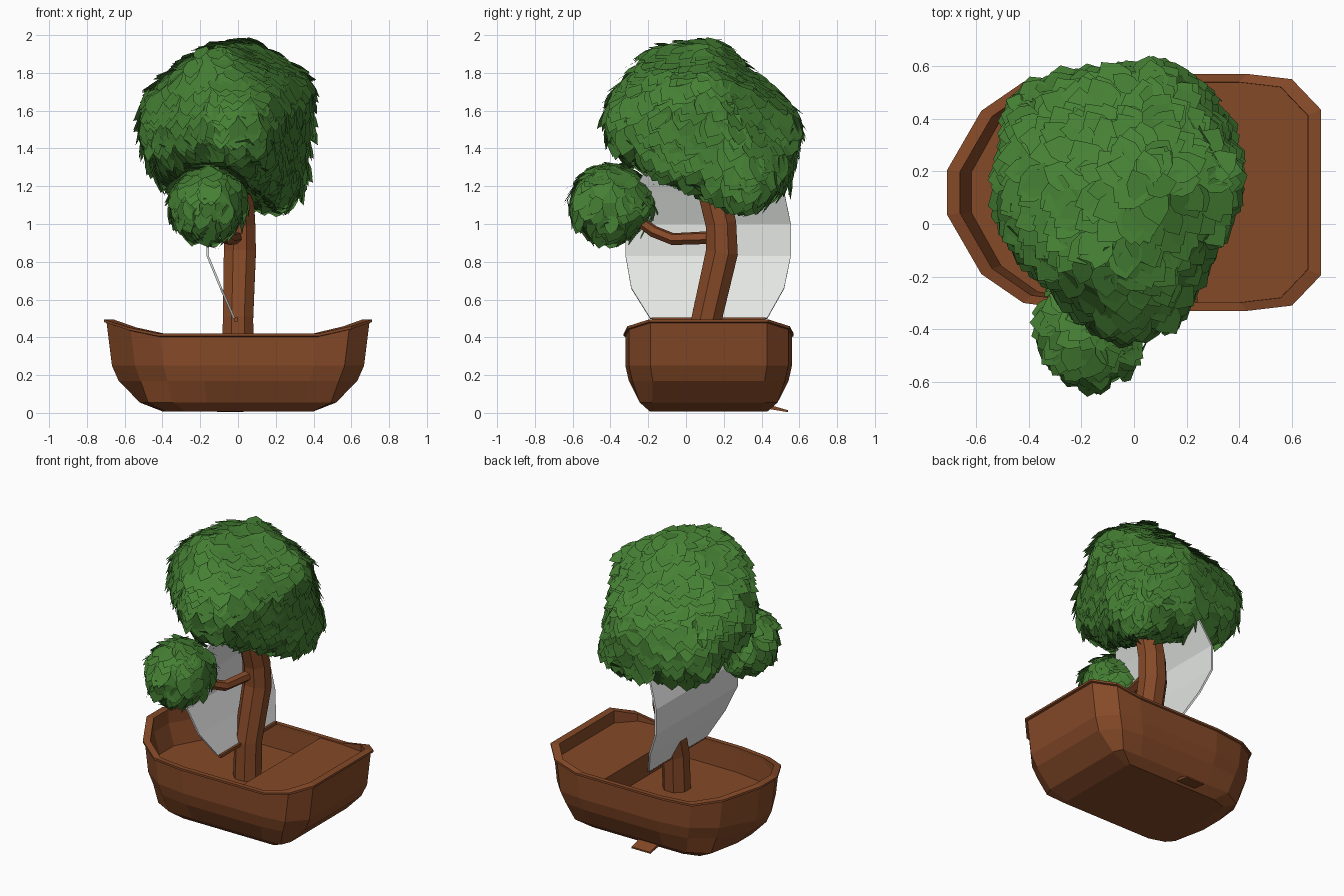
import bpy, bmesh, math, random
from mathutils import Vector

random.seed(4)
cube = bpy.data.objects.get("Cube")
if cube:
    bpy.data.objects.remove(cube)


def material(name, rgb):
    mat = bpy.data.materials.new(name)
    mat.use_nodes = True
    mat.diffuse_color = (*rgb, 1)
    mat.node_tree.nodes["Principled BSDF"].inputs["Base Color"].default_value = (*rgb, 1)
    return mat


WOOD = material("warm brown wood", (0.235, 0.067, 0.021))
LEAF = material("leaf green", (0.06, 0.215, 0.034))
CLOTH = material("pale grey cloth", (0.78, 0.8, 0.78))


def finish(name, bm, mat, fix_normals=True):
    if fix_normals:
        bmesh.ops.recalc_face_normals(bm, faces=bm.faces)
    mesh = bpy.data.meshes.new(name)
    bm.to_mesh(mesh)
    bm.free()
    mesh.materials.append(mat)
    obj = bpy.data.objects.new(name, mesh)
    bpy.context.collection.objects.link(obj)
    return obj


def loft(name, rings, mat):
    """Skin a list of equal-length point loops and cap both ends."""
    bm = bmesh.new()
    loops = [[bm.verts.new(p) for p in ring] for ring in rings]
    for a, b in zip(loops, loops[1:]):
        for i in range(len(a)):
            j = (i + 1) % len(a)
            bm.faces.new((a[i], a[j], b[j], b[i]))
    bm.faces.new(loops[0])
    bm.faces.new(loops[-1])
    return finish(name, bm, mat)


def tube(name, path, radii, sides, mat):
    pts = [Vector(p) for p in path]
    rings = []
    for i, p in enumerate(pts):
        along = pts[min(i + 1, len(pts) - 1)] - pts[max(i - 1, 0)]
        turn = Vector((0, 0, 1)).rotation_difference(along)
        rings.append([p + turn @ Vector((math.cos(t), math.sin(t), 0)) * radii[i]
                      for t in (math.tau * (k + 0.5) / sides for k in range(sides))])
    return loft(name, rings, mat)


# Hull: half plan from bow to stern, mirrored across the keel line
MID_Y = 0.12
half = [(-0.71, 0.085), (-0.58, 0.31), (-0.42, 0.42), (-0.2, 0.45),
        (0.43, 0.45), (0.6, 0.43), (0.71, 0.315)]
plan = half + [(x, -w) for x, w in reversed(half)]


def sheer(x):
    return 0.42 + 0.075 * min(1, max(0, (abs(x) - 0.42) / 0.29)) ** 1.4


def level(z, sx, sy):
    return [(x * sx, MID_Y + w * sy, z) for x, w in plan]


def rim(drop, s):
    return [(x * s, MID_Y + w * s, sheer(x) - drop) for x, w in plan]


def boxy(z, sx, sy, max_x, max_w):
    """A hull ring squared off at the given half length and half width."""
    return [(max(-max_x, min(max_x, x * sx)), MID_Y + max(-max_w, min(max_w, w * sy)), z)
            for x, w in plan]


loft("hull", [boxy(0.008, 0.66, 0.9, 0.4, 0.312), boxy(0.055, 0.82, 0.95, 0.52, 0.365),
              level(0.17, 0.89, 0.94), level(0.25, 0.94, 0.98), rim(0.018, 0.98),
              rim(0.014, 1), rim(0, 1), rim(0, 0.93), level(0.4, 0.928, 0.928),
              level(0.26, 0.87, 0.9)], WOOD)

# Raised stern deck
STEP_X = 0.24
edge = [(STEP_X, 0.418)] + [(x * 0.93, w * 0.93) for x, w in half if x > STEP_X]
edge += [(x, -w) for x, w in reversed(edge)]
loft("stern_deck", [[(x, MID_Y + w, z) for x, w in edge] for z in (0.26, 0.412)], WOOD)

# Small flat fin under the back of the hull
loft("keel_fin", [[(-0.11, y, top), (0.03, y, top), (0.03, y, low), (-0.11, y, low)]
                  for y, top, low in ((0.38, 0.06, 0.03), (0.54, 0.014, 0.004))], WOOD)

# Trunk and side branch
tube("trunk", [(0, 0.1, 0.25), (0, 0.11, 0.5), (0.01, 0.19, 0.85), (0.01, 0.185, 1.0),
               (0, 0.13, 1.22), (-0.02, 0.08, 1.45)],
     [0.09, 0.087, 0.092, 0.088, 0.085, 0.06], 8, WOOD)
tube("side_branch", [(0, 0.17, 0.93), (-0.05, -0.07, 0.92), (-0.1, -0.17, 0.96),
                     (-0.15, -0.34, 1.08)], [0.035, 0.033, 0.032, 0.025], 6, WOOD)

# Billowing sail: rows give bulge, height and the two edges
rows = [(-0.02, 0.5, -0.19, 0.43), (-0.09, 0.66, -0.29, 0.52), (-0.16, 0.83, -0.32, 0.555),
        (-0.16, 1.0, -0.32, 0.555), (-0.09, 1.17, -0.28, 0.52), (-0.02, 1.33, -0.19, 0.43)]
bm = bmesh.new()
grid = [[bm.verts.new((x, y, z)) for y in (a, b)] for x, z, a, b in rows]
for lo, hi in zip(grid, grid[1:]):
    bm.faces.new((lo[0], lo[1], hi[1], hi[0]))
sail = finish("sail", bm, CLOTH)
solid = sail.modifiers.new("thickness", 'SOLIDIFY')
solid.thickness = 0.012
solid.offset = 0

# Boom along the foot of the sail
tube("boom", [(-0.01, -0.18, 0.495), (-0.01, 0.42, 0.495)], [0.014, 0.014], 4, WOOD)


def foliage(name, lobes, leaf_count, size):
    """Wrap the lobes in one hull, then cover it with overlapping pointed leaves."""
    bm = bmesh.new()
    for centre, radius in lobes:
        ball = bmesh.ops.create_icosphere(bm, subdivisions=2, radius=1)["verts"]
        for v in ball:
            v.co = Vector(centre) + v.co * Vector(radius)
    hull = bmesh.ops.convex_hull(bm, input=bm.verts)
    spare = [v for v in hull["geom_interior"] + hull["geom_unused"]
             if isinstance(v, bmesh.types.BMVert)]
    bmesh.ops.delete(bm, geom=list(set(spare)), context='VERTS')
    bmesh.ops.delete(bm, geom=[v for v in bm.verts if not v.link_faces], context='VERTS')
    bmesh.ops.triangulate(bm, faces=bm.faces)
    bmesh.ops.recalc_face_normals(bm, faces=bm.faces)
    spots = []
    tris = list(bm.faces)
    for f in random.choices(tris, weights=[f.calc_area() for f in tris], k=leaf_count):
        a, b, c = (v.co for v in f.verts)
        s, t = random.random(), random.random()
        if s + t > 1:
            s, t = 1 - s, 1 - t
        spots.append((a + (b - a) * s + (c - a) * t, f.normal.copy()))
    outline = [(0.3, 0), (0.5, 0.35), (0.4, 0.68), (0, 1), (-0.4, 0.68), (-0.5, 0.35), (-0.3, 0)]
    for p, n in spots:
        jitter = Vector([random.uniform(-0.25, 0.25) for _ in range(3)])
        down = Vector((0, -0.4, -1)) + jitter
        down = (down - n * down.dot(n)).normalized()
        side = down.cross(n).normalized()
        tip = (down + n * random.uniform(0.1, 0.4)).normalized()
        length = size * random.uniform(0.8, 1.2)
        start = p - tip * length * 0.4 + n * 0.012
        face = bm.faces.new([bm.verts.new(start + side * u * length * 0.8 + tip * v * length)
                             for u, v in outline])
        face.normal_update()
        if face.normal.dot(n) < 0:
            face.normal_flip()
    return finish(name, bm, LEAF, False)


# Main crown and the small bush on the side branch
foliage("crown", [((-0.07, 0.02, 1.62), (0.35, 0.35, 0.32)),
                  ((-0.29, 0.1, 1.54), (0.23, 0.25, 0.27)),
                  ((-0.02, -0.21, 1.55), (0.24, 0.22, 0.24)),
                  ((-0.1, -0.1, 1.77), (0.2, 0.18, 0.17)),
                  ((-0.31, 0.37, 1.42), (0.17, 0.17, 0.25)),
                  ((0.2, 0.32, 1.27), (0.15, 0.19, 0.19)),
                  ((0.06, 0.47, 1.5), (0.14, 0.13, 0.16)),
                  ((0, 0.42, 1.28), (0.14, 0.14, 0.14)),
                  ((0.22, 0.13, 1.68), (0.17, 0.17, 0.17)),
                  ((0.04, 0.12, 1.84), (0.12, 0.13, 0.13))], 1000, 0.135)
foliage("small_bush", [((-0.16, -0.39, 1.11), (0.2, 0.225, 0.2))], 220, 0.115)
